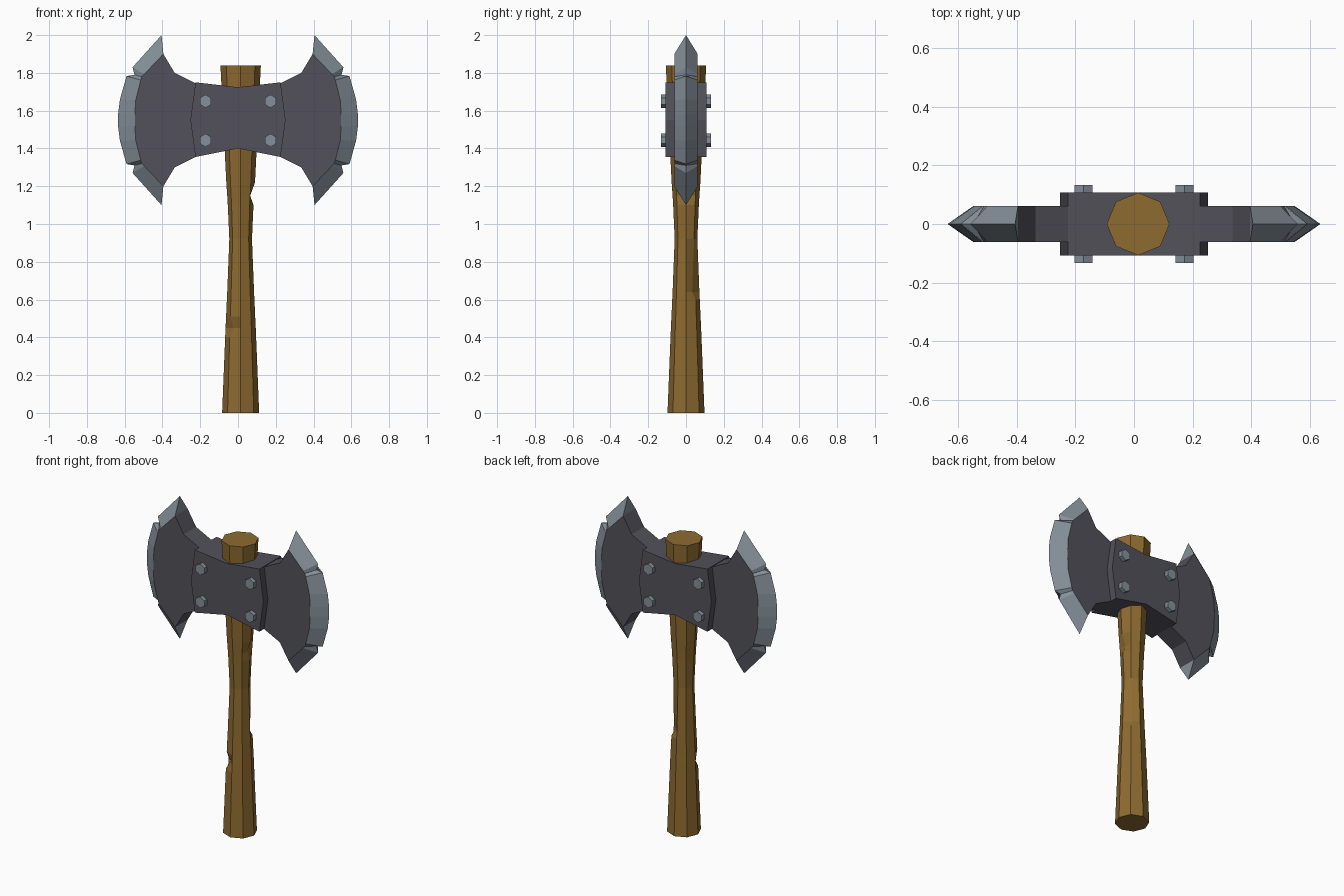
import bpy, bmesh, math
from mathutils import Matrix

if "Cube" in bpy.data.objects:
    bpy.data.objects.remove(bpy.data.objects["Cube"])


def material(name, rgb):
    m = bpy.data.materials.new(name)
    m.diffuse_color = (*rgb, 1)
    m.use_nodes = True
    m.node_tree.nodes["Principled BSDF"].inputs["Base Color"].default_value = m.diffuse_color
    return m


wood = material("brown wood", (0.27, 0.145, 0.030))
iron = material("dark iron", (0.085, 0.083, 0.103))
steel = material("light steel", (0.235, 0.279, 0.319))


def finish(bm, name, mats):
    bmesh.ops.recalc_face_normals(bm, faces=bm.faces)
    me = bpy.data.meshes.new(name)
    bm.to_mesh(me)
    bm.free()
    for m in mats:
        me.materials.append(m)
    ob = bpy.data.objects.new(name, me)
    bpy.context.collection.objects.link(ob)
    return ob


# Handle: octagonal rings, with chips made by pulling single corners inward
# z, radius, chipped corner (counted from +x, 45 degrees each), chip depth
rings = [(0, 0.098, 0, 0), (0.40, 0.082, 0, 0), (0.45, 0.080, 5, 0.028),
         (0.51, 0.077, 0, 0), (0.60, 0.073, 0, 0), (0.64, 0.071, 1, 0.025),
         (0.92, 0.060, 0, 0), (1.10, 0.068, 0, 0), (1.15, 0.071, 0, 0.022),
         (1.22, 0.076, 0, 0), (1.84, 0.107, 0, 0)]
bm = bmesh.new()
loops = []
for z, r, chip, depth in rings:
    loop = []
    for i in range(8):
        a = i * math.pi / 4
        q = r - (depth if i == chip else 0)
        loop.append(bm.verts.new((0.014 + q * math.cos(a), q * math.sin(a), z)))
    loops.append(loop)
for lo, hi in zip(loops, loops[1:]):
    for i in range(8):
        j = (i + 1) % 8
        bm.faces.new((lo[i], lo[j], hi[j], hi[i]))
bm.faces.new(loops[0])
bm.faces.new(loops[-1])
finish(bm, "handle", [wood])

# Central head block: front profile extruded through y
MID = 1.55
half = [(0, 1.724), (0.225, 1.75), (0.252, MID), (0.225, 1.355), (0, 1.40)]
profile = half + [(-x, z) for x, z in half[-2:0:-1]]
bm = bmesh.new()
front = [bm.verts.new((x, -0.108, z)) for x, z in profile]
back = [bm.verts.new((x, 0.108, z)) for x, z in profile]
n = len(profile)
for i in range(n):
    j = (i + 1) % n
    bm.faces.new((front[i], front[j], back[j], back[i]))
# front and back split down the middle
for side in (front, back):
    bm.faces.new(side[:5])
    bm.faces.new(side[4:] + side[:1])
finish(bm, "head_block", [iron])


# Blades: dark flat body with a light bevelled, notched cutting edge
def mirrored(points):
    return points + [(x, 2 * MID - z) for x, z in reversed(points)]


edge_top = [(0.405, 2.0), (0.558, 1.83), (0.548, 1.79), (0.59, 1.783), (0.625, 1.66), (0.635, 1.58)]
arc_top = [(0.395, 1.90), (0.497, 1.793), (0.51, 1.78), (0.515, 1.762), (0.542, 1.655), (0.546, 1.58)]
neck = [(0.395, 1.20), (0.335, 1.30), (0.20, 1.367), (0.20, 1.733), (0.335, 1.80), (0.395, 1.90)]
T = 0.062

for s, name in ((1, "right_blade"), (-1, "left_blade")):
    bm = bmesh.new()
    edge = [bm.verts.new((s * x, 0, z)) for x, z in mirrored(edge_top)]
    sides, necks = [], []
    for y in (-T, T):
        arc = [bm.verts.new((s * x, y, z)) for x, z in mirrored(arc_top)]
        inner = [bm.verts.new((s * x, y, z)) for x, z in neck[1:-1]]
        bm.faces.new(arc + inner)
        for i in range(len(arc) - 1):
            f = bm.faces.new((arc[i], arc[i + 1], edge[i + 1], edge[i]))
            f.material_index = 1
        sides.append(arc)
        necks.append([arc[-1]] + inner + [arc[0]])
    for i in range(len(neck) - 1):
        bm.faces.new((necks[0][i], necks[0][i + 1], necks[1][i + 1], necks[1][i]))
    for k in (0, -1):
        f = bm.faces.new((sides[0][k], sides[1][k], edge[k]))
        f.material_index = 1
    finish(bm, name, [iron, steel])

# Hexagonal rivets on both faces of the block
for side, label in ((-1, "front"), (1, "back")):
    bm = bmesh.new()
    for x in (-0.172, 0.172):
        for z in (1.65, 1.443):
            mat = (Matrix.Translation((x, side * 0.116, z))
                   @ Matrix.Rotation(math.pi / 2, 4, 'X'))
            bmesh.ops.create_cone(bm, cap_ends=True, segments=6, radius1=0.035,
                                  radius2=0.035, depth=0.034, matrix=mat)
    finish(bm, label + "_rivets", [steel])
